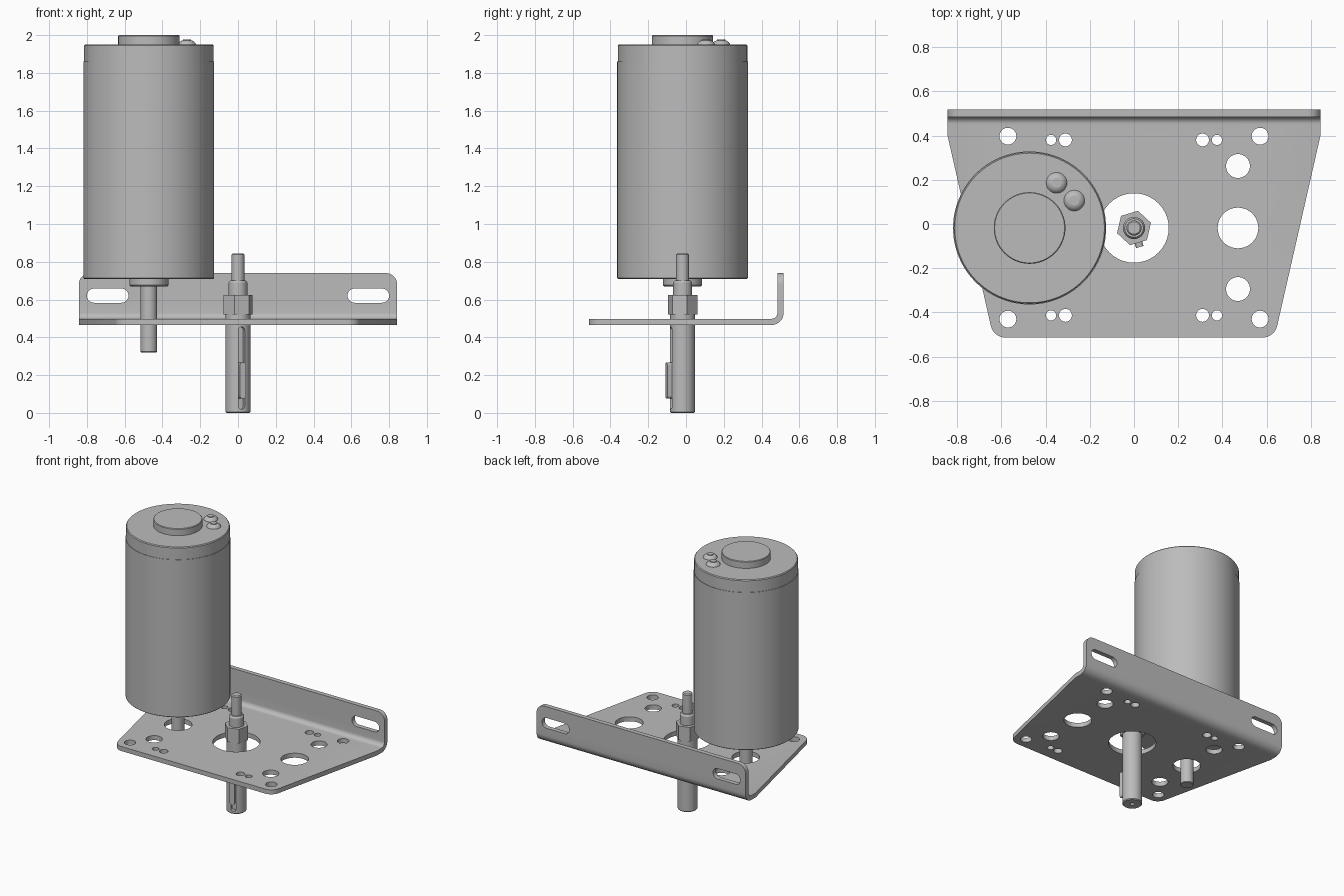
import bpy
import bmesh
import math
from mathutils import Matrix, Vector

cube = bpy.data.objects.get("Cube")
if cube:
    bpy.data.objects.remove(cube, do_unlink=True)

GREY = (0.5, 0.5, 0.5, 1)
metal = bpy.data.materials.new("grey metal")
metal.use_nodes = True
metal.diffuse_color = GREY
metal.node_tree.nodes["Principled BSDF"].inputs["Base Color"].default_value = GREY

CY = -0.018                     # shared centre line of motor and output shaft
MOTOR_X = -0.472
TWIST = math.radians(17)        # angle of the nut and key
FRONT = Matrix.Rotation(math.pi / 2, 4, "X")           # (u, v, w) -> (x, -y, z)
SIDE = Matrix(((0, 0, 1, 0), (1, 0, 0, 0), (0, 1, 0, 0), (0, 0, 0, 1)))
KEY = Matrix.Translation((0, CY, 0)) @ Matrix.Rotation(TWIST, 4, "Z") @ FRONT


def finish(name, bm):
    bmesh.ops.remove_doubles(bm, verts=bm.verts, dist=1e-5)
    bmesh.ops.recalc_face_normals(bm, faces=bm.faces)
    mesh = bpy.data.meshes.new(name)
    bm.to_mesh(mesh)
    bm.free()
    mesh.materials.append(metal)
    obj = bpy.data.objects.new(name, mesh)
    bpy.context.collection.objects.link(obj)
    return obj


def rounded(corners, steps=8):
    """Outline from (u, v, radius) corners, with filleted corners."""
    out = []
    for i, (u, v, r) in enumerate(corners):
        p = Vector((u, v))
        if r == 0:
            out.append(p)
            continue
        a = (Vector(corners[i - 1][:2]) - p).normalized()
        b = (Vector(corners[(i + 1) % len(corners)][:2]) - p).normalized()
        half = a.angle(b) / 2
        centre = p + (a + b).normalized() * (r / math.sin(half))
        start = p + a * (r / math.tan(half)) - centre
        end = p + b * (r / math.tan(half)) - centre
        sweep = math.pi - 2 * half
        for k in range(steps + 1):
            t = k / steps
            out.append(centre + (start * math.sin((1 - t) * sweep)
                                 + end * math.sin(t * sweep)) / math.sin(sweep))
    return out


def slot(u0, u1, v0, v1):
    r = min(u1 - u0, v1 - v0) * 0.499
    return rounded([(u0, v0, r), (u1, v0, r), (u1, v1, r), (u0, v1, r)])


def add_prism(bm, outline, lo, hi, matrix=Matrix()):
    face = bm.faces.new([bm.verts.new(matrix @ Vector((p[0], p[1], lo))) for p in outline])
    grown = bmesh.ops.extrude_face_region(bm, geom=[face], use_keep_orig=True)
    moved = [g for g in grown["geom"] if isinstance(g, bmesh.types.BMVert)]
    bmesh.ops.translate(bm, verts=moved, vec=matrix.to_3x3() @ Vector((0, 0, hi - lo)))


def prism(name, outline, lo, hi, matrix=Matrix()):
    bm = bmesh.new()
    add_prism(bm, outline, lo, hi, matrix)
    return finish(name, bm)


def lathe(name, profile, x, y, sides=64):
    """Spin (radius, height) points around an upright axis."""
    bm = bmesh.new()
    verts = [bm.verts.new((r, 0, z)) for r, z in profile]
    edges = [bm.edges.new(pair) for pair in zip(verts, verts[1:])]
    bmesh.ops.spin(bm, geom=verts + edges, angle=2 * math.pi, steps=sides,
                   axis=(0, 0, 1), cent=(0, 0, 0), use_merge=True)
    bmesh.ops.translate(bm, verts=bm.verts, vec=(x, y, 0))
    return finish(name, bm)


def cut(obj, cutter, operation):
    mod = obj.modifiers.new("cut", "BOOLEAN")
    mod.operation = operation
    mod.solver = "EXACT"
    mod.object = cutter
    bpy.context.view_layer.objects.active = obj
    bpy.ops.object.modifier_apply(modifier=mod.name)
    bpy.data.objects.remove(cutter, do_unlink=True)


# Bent sheet bracket: L profile trimmed by its plan and front outlines
bracket = prism("bracket", rounded([
    (-0.515, 0.465, 0), (0.517, 0.465, 0.065), (0.517, 0.74, 0),
    (0.484, 0.74, 0), (0.484, 0.498, 0.032), (-0.515, 0.498, 0)]), -0.9, 0.9, SIDE)
plan = prism("plan_trim", rounded([
    (-0.635, -0.514, 0.07), (0.635, -0.514, 0.07), (0.843, 0.4, 0),
    (0.843, 0.6, 0), (-0.843, 0.6, 0), (-0.843, 0.4, 0)]), 0.3, 0.9)
cut(bracket, plan, "INTERSECT")
front = prism("front_trim", rounded([
    (-0.9, 0.4, 0), (0.9, 0.4, 0), (0.9, 0.6, 0), (0.843, 0.6, 0), (0.843, 0.74, 0.06),
    (-0.843, 0.74, 0.06), (-0.843, 0.6, 0), (-0.9, 0.6, 0)]), -0.8, 0.8, FRONT)
cut(bracket, front, "INTERSECT")

# Bracket holes, mirrored left to right, and the flange slots
holes = [(0.57, 0.397, 0.038), (0.57, -0.43, 0.038), (0.375, 0.38, 0.023),
         (0.375, -0.413, 0.023), (0.31, 0.38, 0.029), (0.31, -0.413, 0.029),
         (0.47, 0.262, 0.054), (0.47, -0.294, 0.054), (0.47, CY, 0.092)]
bm = bmesh.new()
for x, y, r in [(0, CY, 0.157)] + [(s * x, y, r) for x, y, r in holes for s in (-1, 1)]:
    ring = [(x + r * math.cos(k * math.pi / 20), y + r * math.sin(k * math.pi / 20))
            for k in range(40)]
    add_prism(bm, ring, 0.42, 0.55)
for u0, u1 in ((-0.8, -0.58), (0.58, 0.8)):
    add_prism(bm, slot(u0, u1, 0.583, 0.658), -0.6, -0.4, FRONT)
cut(bracket, finish("hole_cutter", bm), "DIFFERENCE")

# Motor: can, end cap, bearing housing, drive shaft
lathe("motor_can", [(0, 0.71), (0.342, 0.71), (0.346, 0.714), (0.346, 1.86), (0, 1.86)],
      MOTOR_X, CY, 96)
lathe("motor_end_cap", [(0, 1.855), (0.343, 1.855), (0.343, 1.944), (0.338, 1.95), (0, 1.95)],
      MOTOR_X, CY, 96)
lathe("bearing_housing", [(0, 1.945), (0.162, 1.945), (0.162, 1.996), (0.158, 2), (0, 2)],
      MOTOR_X, CY)
lathe("motor_boss", [(0, 0.668), (0.095, 0.668), (0.103, 0.676), (0.103, 0.715), (0, 0.715)],
      MOTOR_X, CY)
lathe("motor_shaft", [(0, 0.32), (0.04, 0.32), (0.044, 0.324), (0.044, 0.67), (0, 0.67)],
      MOTOR_X, CY, 40)

# Domed terminals on the end cap
for i, (x, y) in enumerate(((-0.35, 0.186), (-0.27, 0.106))):
    lathe(f"terminal_{i + 1}", [(0, 1.945), (0.047, 1.945), (0.047, 1.952), (0.041, 1.962),
                                (0.032, 1.969), (0.022, 1.972), (0.022, 1.977), (0, 1.977)],
          x, y, 32)

# Output shaft with centre drill, keyway and key
shaft = lathe("output_shaft", [
    (0, 0.03), (0.014, 0.02), (0.014, 0), (0.06, 0), (0.066, 0.006), (0.066, 0.522),
    (0.05, 0.522), (0.05, 0.69), (0.042, 0.702), (0.034, 0.702), (0.034, 0.838),
    (0.028, 0.844), (0, 0.844)], 0, CY)
cut(shaft, prism("keyway_cutter", slot(-0.018, 0.018, 0.02, 0.455), 0.036, 0.12, KEY),
    "DIFFERENCE")
prism("shaft_key", slot(-0.0175, 0.0175, 0.075, 0.268), 0.03, 0.09, KEY)

# Hex nut around the shaft
hexagon = [(0.08 * math.cos(TWIST + k * math.pi / 3),
            CY + 0.08 * math.sin(TWIST + k * math.pi / 3)) for k in range(6)]
prism("hex_nut", hexagon, 0.522, 0.625)

# Smooth the curved walls, keep edges sharp
for obj in bpy.context.scene.objects:
    if obj.type == "MESH":
        bpy.ops.object.select_all(action="DESELECT")
        obj.select_set(True)
        bpy.context.view_layer.objects.active = obj
        bpy.ops.object.shade_smooth_by_angle(angle=math.radians(30))
